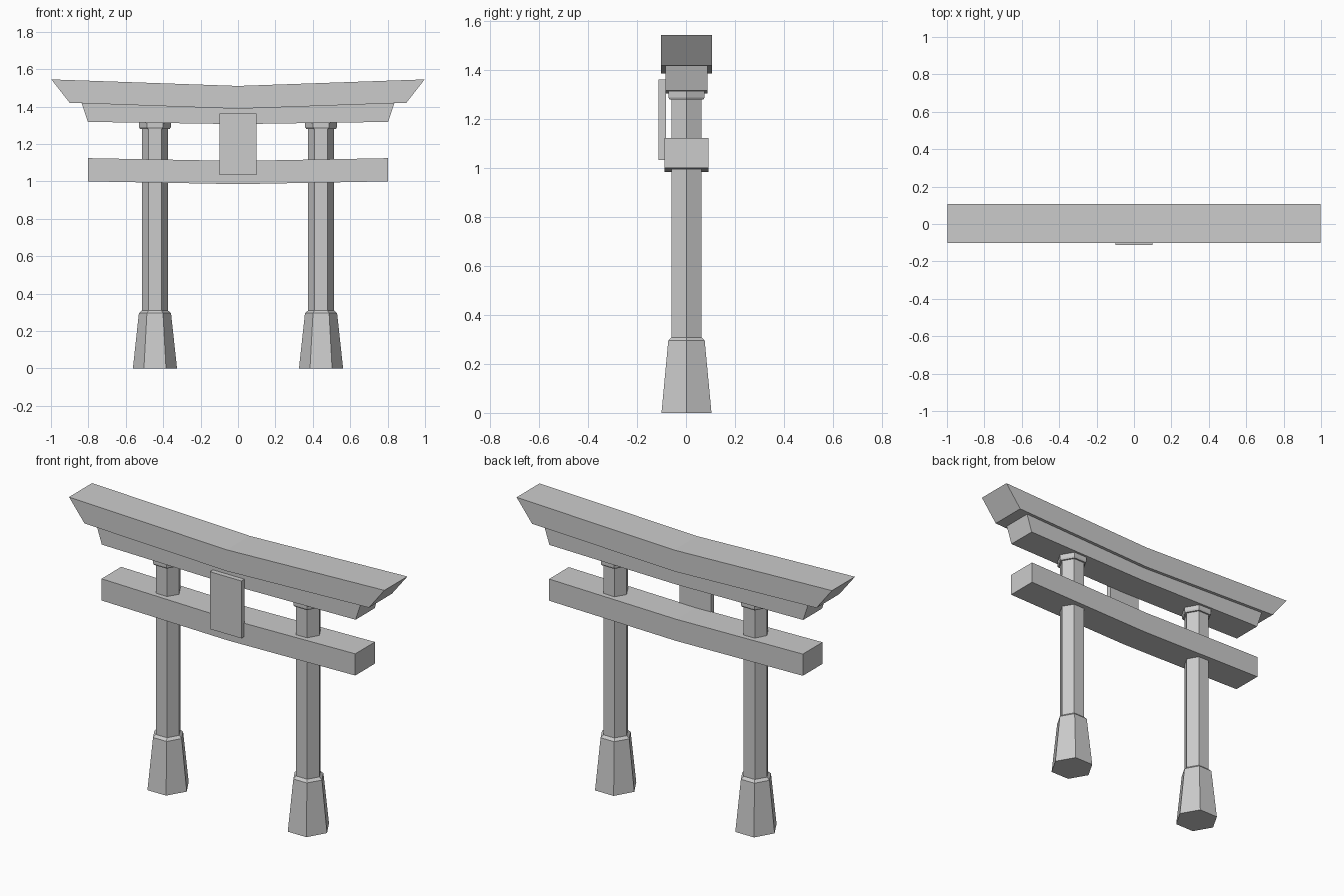
import bpy, bmesh, math

if "Cube" in bpy.data.objects:
    bpy.data.objects.remove(bpy.data.objects["Cube"])

Y = 0.002      # depth centre of the frame
POST_X = 0.444


def finish(name, bm):
    bmesh.ops.recalc_face_normals(bm, faces=bm.faces)
    mesh = bpy.data.meshes.new(name)
    bm.to_mesh(mesh)
    bm.free()
    obj = bpy.data.objects.new(name, mesh)
    bpy.context.collection.objects.link(obj)
    return obj


def beam(name, half_profile, y0, y1):
    """Extrude a front outline in y; half_profile runs from bottom centre to top centre."""
    outline = half_profile + [(-x, z) for x, z in reversed(half_profile[1:-1])]
    bm = bmesh.new()
    # two halves, so the sagging (concave) outline stays clean
    n = len(half_profile)
    front = [bm.verts.new((x, y0, z)) for x, z in outline]
    back = [bm.verts.new((x, y1, z)) for x, z in outline]
    for ring in (front, back):
        bm.faces.new(ring[:n])
        bm.faces.new(ring[n - 1:] + ring[:1])
    for i in range(len(outline)):
        j = (i + 1) % len(outline)
        bm.faces.new((front[i], front[j], back[j], back[i]))
    return finish(name, bm)


def hex_stack(name, cx, levels):
    """Closed hexagonal column through (radius, z) levels."""
    bm = bmesh.new()
    rings = [[bm.verts.new((cx + r * math.cos(math.pi / 3 * k),
                            Y + r * math.sin(math.pi / 3 * k), z))
              for k in range(6)] for r, z in levels]
    bm.faces.new(rings[0])
    bm.faces.new(rings[-1])
    for a, b in zip(rings, rings[1:]):
        for k in range(6):
            m = (k + 1) % 6
            bm.faces.new((a[k], a[m], b[m], b[k]))
    return finish(name, bm)


# Crossbeams, each with a slight sag in the middle
beam("roof_beam", [(0, 1.388), (0.9, 1.42), (0.998, 1.545), (0, 1.51)],
     Y - 0.104, Y + 0.104)
beam("under_roof_beam", [(0, 1.306), (0.803, 1.318), (0.836, 1.418), (0, 1.388)],
     Y - 0.086, Y + 0.086)
beam("lower_beam", [(0, 0.985), (0.803, 1.0), (0.803, 1.124), (0, 1.109)],
     Y - 0.089, Y + 0.089)

# Posts with flared feet and caps
for side, x in (("left", -POST_X), ("right", POST_X)):
    hex_stack(f"{side}_post", x, [(0.07, 0.29), (0.07, 1.30)])
    hex_stack(f"{side}_foot", x, [(0.118, 0), (0.086, 0.295), (0.07, 0.309)])
    hex_stack(f"{side}_cap", x, [(0.08, 1.281), (0.085, 1.29), (0.085, 1.318)])

# Blank plaque on the front
beam("plaque", [(0, 1.034), (0.1, 1.034), (0.1, 1.362), (0, 1.362)], -0.112, -0.082)
